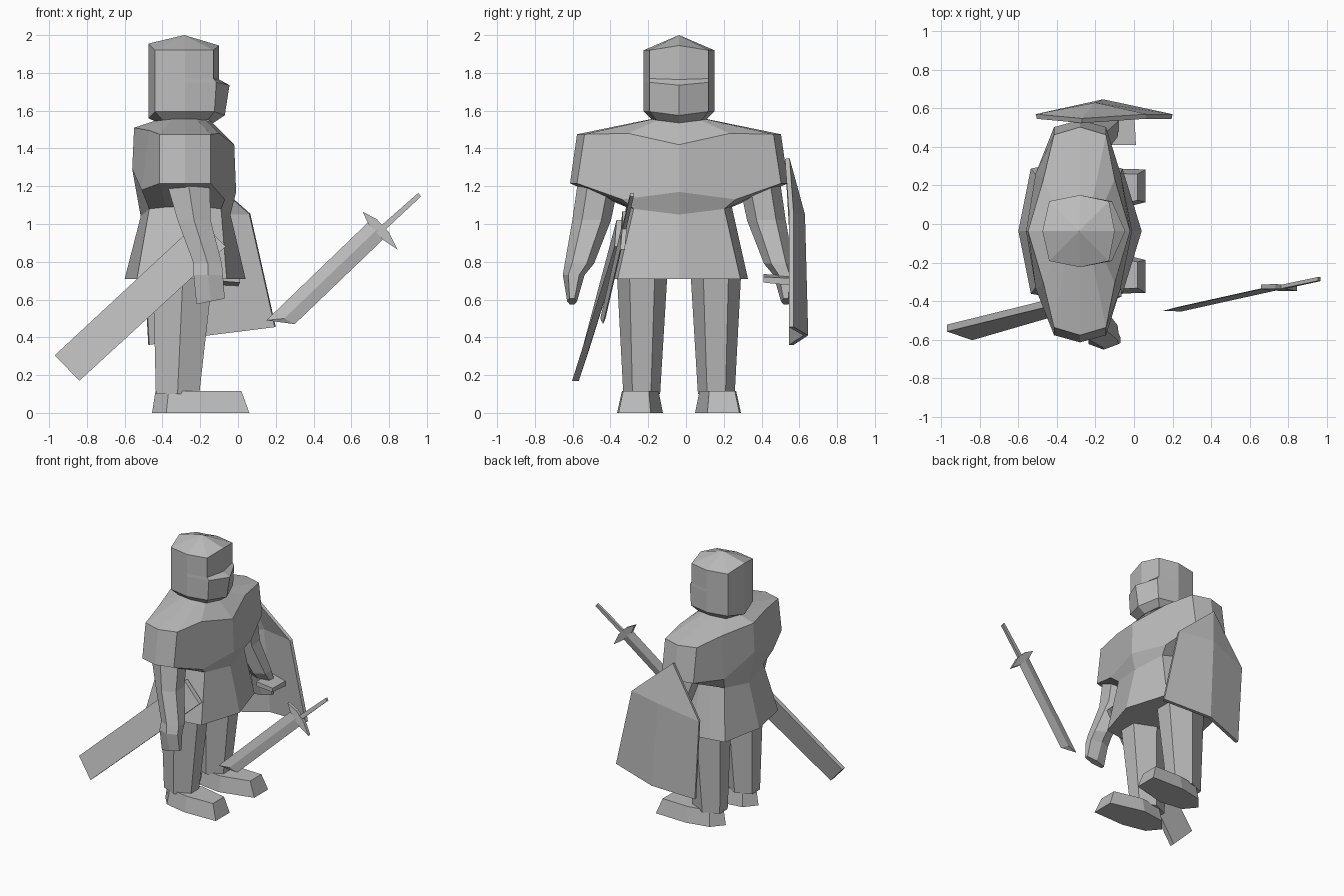
import bpy, bmesh, math
from mathutils import Vector

if "Cube" in bpy.data.objects:
    bpy.data.objects.remove(bpy.data.objects["Cube"])

CY = -0.037   # symmetry plane of the figure

metal = bpy.data.materials.new("plain grey")
metal.diffuse_color = (0.5, 0.5, 0.5, 1)
metal.use_nodes = True
metal.node_tree.nodes["Principled BSDF"].inputs["Base Color"].default_value = metal.diffuse_color


def finish(name, bm):
    bmesh.ops.recalc_face_normals(bm, faces=bm.faces)
    me = bpy.data.meshes.new(name)
    bm.to_mesh(me)
    bm.free()
    me.materials.append(metal)
    ob = bpy.data.objects.new(name, me)
    bpy.context.collection.objects.link(ob)
    return ob


def loft(name, rings, apex=None):
    """Skin equal-length rings; cap both ends, the first with a point if given."""
    bm = bmesh.new()
    rows = [[bm.verts.new(p) for p in r] for r in rings]
    n = len(rows[0])
    for a, b in zip(rows, rows[1:]):
        for i in range(n):
            j = (i + 1) % n
            bm.faces.new((a[i], a[j], b[j], b[i]))
    if apex:
        tip = bm.verts.new(apex)
        for i in range(n):
            bm.faces.new((rows[0][i], rows[0][(i + 1) % n], tip))
    else:
        bm.faces.new(rows[0])
    bm.faces.new(rows[-1])
    return finish(name, bm)


def ring(half):
    """Half outline, front to back, mirrored over the symmetry plane."""
    left = [(x, CY + y, z) for x, y, z in half]
    return left + [(x, CY - y, z) for x, y, z in half[-2:0:-1]]


def side(points, s):
    return [(x, CY + s * y, z) for x, y, z in points]


# helmet with jutting visor
SIDE, BACK_C = (-.28, .187), (-.44, .155)
def helm(f, fc, z, zb):
    return ring([f, fc, (*SIDE, z), (*BACK_C, z), (-.475, 0, zb)])

loft("helmet", [
    helm((-.10, 0, 1.945), (-.13, .155, 1.92), 1.92, 1.955),
    helm((-.10, 0, 1.765), (-.13, .155, 1.77), 1.77, 1.77),
    helm((-.045, 0, 1.735), (-.115, .155, 1.75), 1.75, 1.75),
    helm((-.07, 0, 1.575), (-.125, .155, 1.595), 1.595, 1.56),
    ring([(-.13, 0, 1.535), (-.16, .12, 1.55), (-.28, .14, 1.55),
          (-.40, .12, 1.55), (-.43, 0, 1.54)]),
], apex=(-.285, CY, 2.0))

# tunic with short wide sleeves
tunic = [
    [(-.14, 0, 1.54), (-.17, .11, 1.55), (-.22, .14, 1.555), (-.28, .15, 1.555),
     (-.35, .14, 1.555), (-.40, .11, 1.55), (-.43, 0, 1.55)],
    [(-.02, 0, 1.42), (-.10, .27, 1.48), (-.145, .50, 1.475), (-.28, .54, 1.475),
     (-.415, .50, 1.475), (-.47, .27, 1.495), (-.55, 0, 1.51)],
    [(-.01, 0, 1.17), (-.07, .30, 1.13), (-.145, .54, 1.215), (-.28, .577, 1.215),
     (-.415, .54, 1.215), (-.51, .30, 1.18), (-.56, 0, 1.29)],
    [(-.04, 0, 1.05), (-.09, .24, 1.08), (-.17, .265, 1.09), (-.28, .28, 1.09),
     (-.38, .265, 1.09), (-.47, .24, 1.08), (-.515, 0, 1.04)],
    [(.04, 0, .71), (-.06, .325, .71), (-.18, .345, .71), (-.30, .365, .71),
     (-.42, .345, .71), (-.535, .325, .71), (-.60, 0, .71)],
]
loft("tunic", [ring(h) for h in tunic])


def hexagon(x0, x1, y0, y1, z, dz=0):
    """Six-sided section, inner side y0, outer side y1, front lifted by dz."""
    xm, w = (x0 + x1) / 2, y1 - y0
    return [(x0, y0 + .25 * w, z), (xm, y0, z + dz / 2), (x1, y0 + .25 * w, z + dz),
            (x1, y1 - .25 * w, z + dz), (xm, y1, z + dz / 2), (x0, y1 - .25 * w, z)]


arm = [hexagon(-.39, -.15, .31, .53, 1.26), hexagon(-.32, -.145, .36, .565, 1.02),
       hexagon(-.235, -.085, .45, .605, .79), hexagon(-.235, -.08, .50, .615, .73),
       hexagon(-.22, -.07, .54, .592, .575, .03)]
leg = [hexagon(-.45, -.13, .06, .33, .76), hexagon(-.435, -.205, .10, .295, .10)]
sole = [(.06, .15), (.06, .32), (-.20, .328), (-.38, .29),
        (-.455, .20), (-.38, .11), (-.20, .085)]
foot = [[(x, y, 0) for x, y in sole],
        [(-.20 + (x + .20) * (.84 if x > 0 else .93), .20 + (y - .20) * .8, .115)
         for x, y in sole]]
for s, tag in ((1, "left"), (-1, "right")):
    for part, rings in (("arm", arm), ("leg", leg), ("foot", foot)):
        loft(f"{tag}_{part}", [side(r, s) for r in rings])

# scabbard slung at the right hip
t = Vector((0, .018, 0))
bar = [Vector(p) for p in ((-.97, -.54, .305), (-.84, -.585, .17),
                           (-.065, -.36, .88), (-.20, -.35, 1.02))]
loft("scabbard", [[p - t for p in bar], [p + t for p in bar]])


# sword: everything lies on one tilted plane
def on_plane(x, z, d=0):
    return (x, -.53 + .092 * x + .135 * z + d, z)

def slab(name, outline, d):
    loft(name, [[on_plane(x, z, s * d) for x, z in outline] for s in (-1, 1)])

bm = bmesh.new()
edge = [bm.verts.new(on_plane(x, z)) for x, z in
        ((.15, .49), (.30, .47), (.775, .925), (.69, 1.01))]
for d in (-.014, .014):
    a = bm.verts.new(on_plane(.245, .50, d))
    b = bm.verts.new(on_plane(.735, .97, d))
    for f in ((edge[0], edge[1], a), (edge[1], edge[2], b, a),
              (edge[2], edge[3], b), (edge[3], edge[0], a, b)):
        bm.faces.new(f)
finish("sword_blade", bm)
slab("sword_guard", [(.66, 1.065), (.69, 1.0), (.77, .915), (.845, .865),
                     (.80, .955), (.735, 1.025)], .012)
slab("sword_grip", [(.75, .985), (.775, .965), (.968, 1.145), (.955, 1.165)], .01)

# shield: two bent panels meeting on a central ridge
bm = bmesh.new()
pts = [bm.verts.new(p) for p in (
    (-.27, .548, 1.35), (-.20, .63, 1.05), (-.16, .647, .41),
    (.065, .57, 1.055), (.20, .57, .455), (-.51, .57, .97), (-.475, .57, .36))]
for f in ((0, 1, 3), (1, 2, 4, 3), (0, 5, 1), (5, 6, 2, 1)):
    bm.faces.new([pts[i] for i in f])
bmesh.ops.recalc_face_normals(bm, faces=bm.faces)
bm.normal_update()
if bm.faces[0].normal.y < 0:
    bmesh.ops.reverse_faces(bm, faces=bm.faces)
shield = finish("shield", bm)
if shield.data.polygons[0].normal.y < 0:
    shield.data.flip_normals()
mod = shield.modifiers.new("thickness", 'SOLIDIFY')
mod.thickness = .025
mod.offset = -1

# grip joining hand and shield
loft("shield_grip", [
    [(-.13, .41, .70), (.01, .41, .69), (.01, .41, .72), (-.13, .41, .735)],
    [(-.14, .60, .68), (0, .60, .67), (0, .60, .71), (-.14, .60, .725)]])
